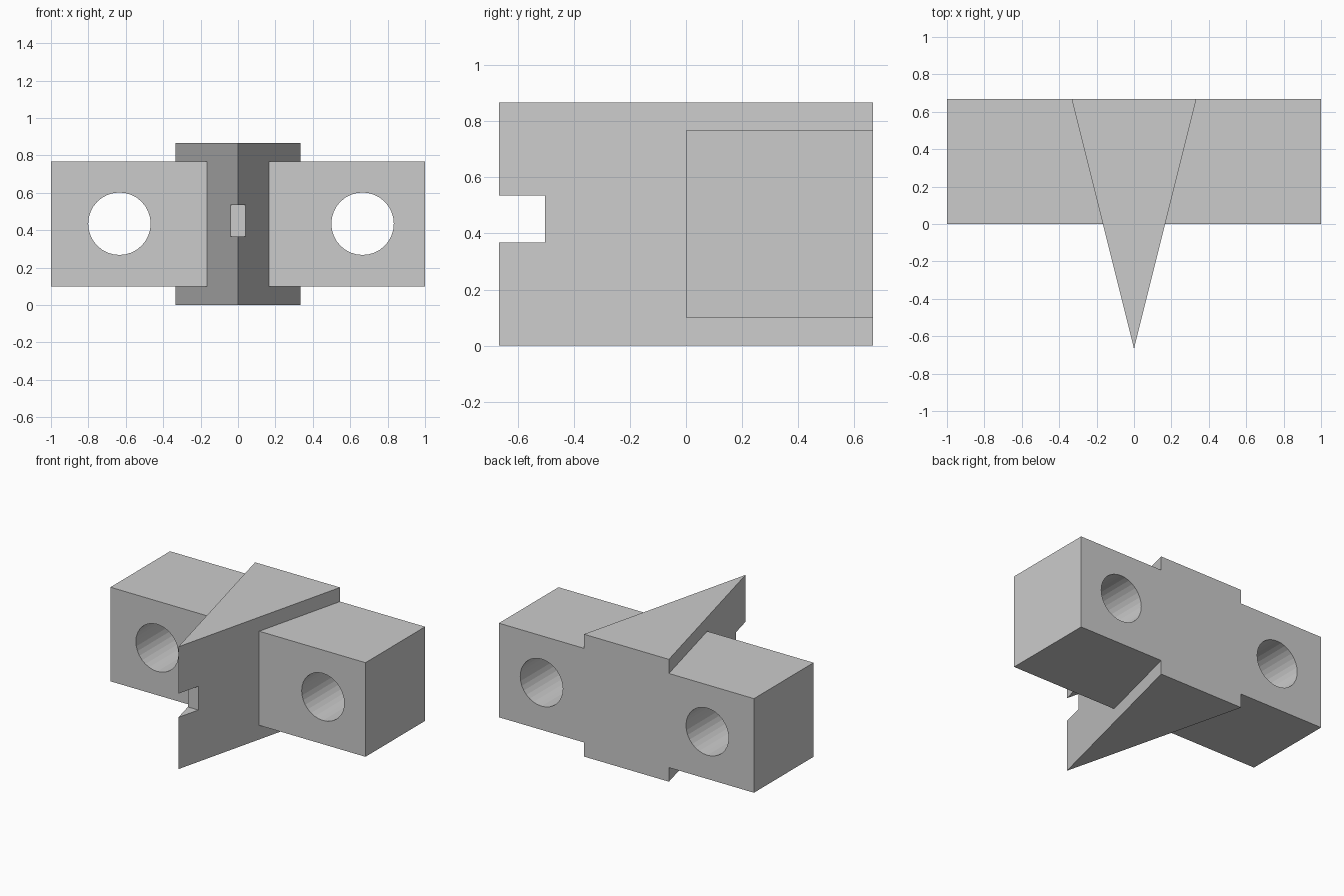
import bpy, bmesh
from math import pi
from mathutils import Matrix

if "Cube" in bpy.data.objects:
    bpy.data.objects.remove(bpy.data.objects["Cube"])


def finish(name, bm):
    bmesh.ops.recalc_face_normals(bm, faces=bm.faces)
    mesh = bpy.data.meshes.new(name)
    bm.to_mesh(mesh)
    bm.free()
    obj = bpy.data.objects.new(name, mesh)
    bpy.context.collection.objects.link(obj)
    return obj


def box(name, lo, hi):
    bm = bmesh.new()
    bmesh.ops.create_cube(bm, size=1)
    for v in bm.verts:
        v.co = [(a + b) / 2 + c * (b - a) for a, b, c in zip(lo, hi, v.co)]
    return finish(name, bm)


def prism(name, outline, height):
    bm = bmesh.new()
    face = bm.faces.new([bm.verts.new((x, y, 0)) for x, y in outline])
    top = bmesh.ops.extrude_face_region(bm, geom=[face])["geom"]
    verts = [g for g in top if isinstance(g, bmesh.types.BMVert)]
    bmesh.ops.translate(bm, verts=verts, vec=(0, 0, height))
    return finish(name, bm)


def cylinder_y(name, x, y, z, radius, length):
    bm = bmesh.new()
    bmesh.ops.create_cone(bm, cap_ends=True, segments=32, radius1=radius,
                          radius2=radius, depth=length,
                          matrix=Matrix.Translation((x, y, z)) @ Matrix.Rotation(pi / 2, 4, 'X'))
    return finish(name, bm)


def combine(target, tool, operation):
    mod = target.modifiers.new(operation.title(), 'BOOLEAN')
    mod.operation, mod.solver, mod.object = operation, 'EXACT', tool
    bpy.context.view_layer.objects.active = target
    bpy.ops.object.modifier_apply(modifier=mod.name)
    bpy.data.objects.remove(tool)


# Central wedge, pointed towards the front
body = prism("wedge_bracket", [(-0.333, 0.667), (0, -0.667), (0.333, 0.667)], 0.867)

# Cross bar forming the two side lugs
bar = box("side_lugs", (-1, 0, 0.1), (1, 0.667, 0.767))
combine(body, bar, 'UNION')

# Notch in the front edge
notch = box("notch_cutter", (-0.3, -0.9, 0.367), (0.3, -0.503, 0.535))
combine(body, notch, 'DIFFERENCE')

# Bolt holes through the lugs
for x in (-0.634, 0.666):
    hole = cylinder_y("hole_cutter", x, 0.333, 0.435, 0.167, 1)
    combine(body, hole, 'DIFFERENCE')
